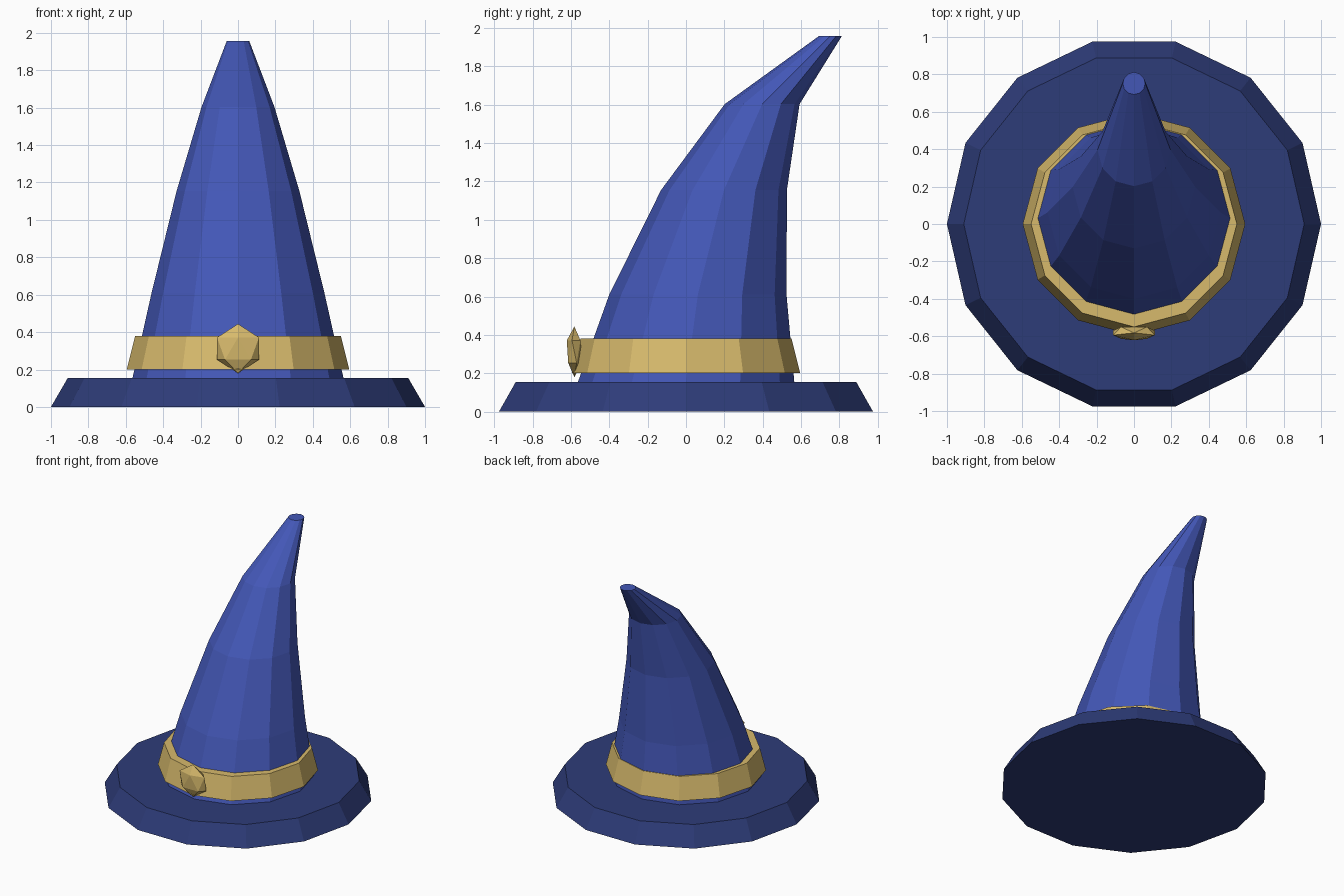
import bpy, bmesh
from math import cos, sin, tau, radians
from mathutils import Matrix

cube = bpy.data.objects.get("Cube")
if cube:
    bpy.data.objects.remove(cube)


def material(name, rgb):
    mat = bpy.data.materials.new(name)
    mat.use_nodes = True
    mat.diffuse_color = (*rgb, 1)
    mat.node_tree.nodes["Principled BSDF"].inputs["Base Color"].default_value = (*rgb, 1)
    return mat


def add_object(name, bm, mat):
    bmesh.ops.recalc_face_normals(bm, faces=bm.faces)
    mesh = bpy.data.meshes.new(name)
    bm.to_mesh(mesh)
    bm.free()
    mesh.materials.append(mat)
    obj = bpy.data.objects.new(name, mesh)
    bpy.context.collection.objects.link(obj)
    return obj


def loft(name, sides, rings, mat):
    """Capped stack of polygon rings, each given as (z, radius, y centre)."""
    bm = bmesh.new()
    loops = []
    for z, r, cy in rings:
        loops.append([bm.verts.new((r * cos(tau * i / sides), cy + r * sin(tau * i / sides), z))
                      for i in range(sides)])
    for low, high in zip(loops, loops[1:]):
        for i in range(sides):
            j = (i + 1) % sides
            bm.faces.new((low[i], low[j], high[j], high[i]))
    bm.faces.new(loops[0][::-1])
    bm.faces.new(loops[-1])
    return add_object(name, bm, mat)


cloth = material("blue cloth", (0.056, 0.095, 0.47))
dark_cloth = material("dark blue cloth", (0.027, 0.045, 0.19))
gold = material("gold", (0.68, 0.49, 0.15))

# Wide brim with a sloping edge
loft("brim", 14, [(0, 1, 0), (0.155, 0.91, 0)], dark_cloth)

# Tall crown bending backward to a blunt tip
loft("crown", 12, [(0.15, 0.565, 0), (0.61, 0.462, 0.062), (1.155, 0.328, 0.198),
                   (1.603, 0.195, 0.397), (1.957, 0.06, 0.752)], cloth)

# Band around the crown
loft("hat_band", 12, [(0.2, 0.595, 0), (0.38, 0.55, 0)], gold)

# Flattened faceted gem on the front of the band
bm = bmesh.new()
bmesh.ops.create_icosphere(
    bm, subdivisions=1, radius=1,
    matrix=Matrix.Translation((0, -0.582, 0.312))
    @ Matrix.Diagonal((0.132, 0.044, 0.132, 1))
    @ Matrix.Rotation(radians(-90), 4, "Z"))
add_object("band_gem", bm, gold)
